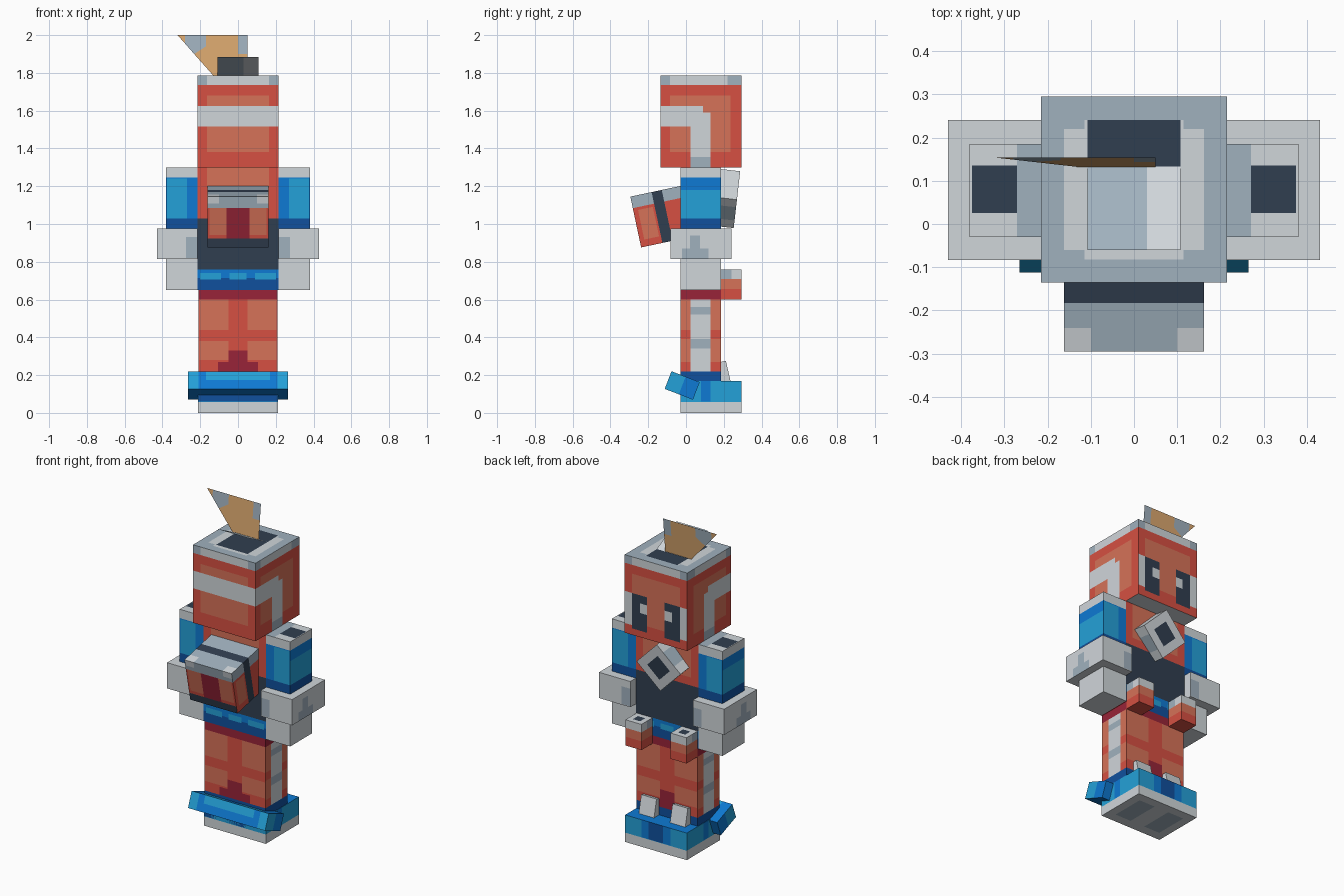
import bpy, bmesh, math
from mathutils import Matrix

if "Cube" in bpy.data.objects:
    bpy.data.objects.remove(bpy.data.objects["Cube"])

PALETTE = {
    "red": (214, 80, 66), "salmon": (214, 114, 88), "dark_red": (152, 36, 56),
    "light_grey": (208, 214, 218), "slate": (160, 177, 190), "navy": (48, 62, 80),
    "bright_blue": (36, 161, 216), "mid_blue": (14, 122, 212), "dark_blue": (16, 80, 158),
    "tan": (218, 167, 110),
}
NAMES = list(PALETTE)


def linear(c):
    c /= 255
    return c / 12.92 if c < 0.04045 else ((c + 0.055) / 1.055) ** 2.4


MATS = []
for n, rgb in PALETTE.items():
    m = bpy.data.materials.new(n)
    m.diffuse_color = (*[linear(c) for c in rgb], 1)
    m.use_nodes = True
    m.node_tree.nodes["Principled BSDF"].inputs["Base Color"].default_value = m.diffuse_color
    MATS.append(m)


def finish(name, bm, matrix=None):
    me = bpy.data.meshes.new(name)
    bm.to_mesh(me)
    bm.free()
    for m in MATS:
        me.materials.append(m)
    ob = bpy.data.objects.new(name, me)
    if matrix is not None:
        ob.matrix_world = matrix
    bpy.context.collection.objects.link(ob)


def box(name, lo, hi, base, patches=(), matrix=None):
    """Box whose sides are cut into coloured patches (side, u0, u1, v0, v1, colour).
    Sides: x, y = both; +y, -y, +z, -z = one; s = all upright sides. x ranges use |x|."""
    bm = bmesh.new()
    for axis in range(3):
        u, v = [a for a in range(3) if a != axis]
        for sign in (-1, 1):
            keys = ["xyz"[axis], "-+"[sign > 0] + "xyz"[axis]] + (["s"] if axis < 2 else [])
            rows = [p for p in patches if p[0] in keys]
            us, vs = {lo[u], hi[u]}, {lo[v], hi[v]}
            for _, u0, u1, v0, v1, _ in rows:
                us |= {c * k for c in (u0, u1) for k in ((1, -1) if u == 0 else (1,))
                       if lo[u] < c * k < hi[u]}
                vs |= {c for c in (v0, v1) if lo[v] < c < hi[v]}
            us, vs = sorted(us), sorted(vs)
            for a, b in zip(us, us[1:]):
                for c, d in zip(vs, vs[1:]):
                    quad = []
                    for s, t in ((a, c), (b, c), (b, d), (a, d)):
                        co = [0, 0, 0]
                        co[axis], co[u], co[v] = (hi if sign > 0 else lo)[axis], s, t
                        quad.append(bm.verts.new(co))
                    if sign * (-1 if axis == 1 else 1) < 0:
                        quad.reverse()
                    f = bm.faces.new(quad)
                    mu, mv = (a + b) / 2, (c + d) / 2
                    mu = abs(mu) if u == 0 else mu
                    col = base
                    for _, u0, u1, v0, v1, k in rows:
                        if u0 < mu < u1 and v0 < mv < v1:
                            col = k
                    f.material_index = NAMES.index(col)
    bmesh.ops.remove_doubles(bm, verts=bm.verts, dist=1e-5)
    finish(name, bm, matrix)


def sheet(name, pieces):
    bm = bmesh.new()
    for col, pts in pieces:
        f = bm.faces.new([bm.verts.new(p) for p in pts])
        f.material_index = NAMES.index(col)
    bmesh.ops.remove_doubles(bm, verts=bm.verts, dist=1e-5)
    finish(name, bm)


def place(y, z, rx, ry=0):
    return (Matrix.Translation((0, y, z)) @ Matrix.Rotation(math.radians(rx), 4, "X")
            @ Matrix.Rotation(math.radians(ry), 4, "Y"))


# Head: rim, visor band, side hooks, eyes and slot
box("head", (-.215, -.135, 1.30), (.215, .295, 1.785), "red", [
    ("y", 0, .165, 1.38, 1.68, "salmon"), ("x", -.085, .235, 1.38, 1.68, "salmon"),
    ("s", -9, 9, 1.735, 1.785, "slate"),
    ("y", 0, .165, 1.735, 1.785, "light_grey"), ("x", -.085, .22, 1.735, 1.785, "light_grey"),
    ("-y", 0, 9, 1.515, 1.625, "light_grey"),
    ("x", -.135, .09, 1.515, 1.625, "light_grey"), ("x", .025, .13, 1.30, 1.59, "light_grey"),
    ("x", .025, .13, 1.30, 1.355, "slate"),
    ("+y", .06, .165, 1.34, 1.56, "navy"), ("+y", .06, .11, 1.45, 1.51, "light_grey"),
    ("+y", .165, .215, 1.36, 1.56, "light_grey"),
    ("+z", -9, 9, -9, 9, "slate"), ("+z", 0, .162, -.06, .22, "light_grey"),
    ("+z", 0, .115, -.082, .24, "light_grey"), ("+z", 0, .108, -.06, .24, "navy"),
    ("-z", -9, 9, -9, 9, "light_grey")])

# Raised lid and the paper sheet poking out of the slot
sheet("lid", [
    ("slate", [(-.108, -.06, 1.885), (.03, -.06, 1.885), (.03, .133, 1.786), (-.108, .133, 1.786)]),
    ("light_grey", [(.03, -.06, 1.885), (.108, -.06, 1.885), (.108, .133, 1.786), (.03, .133, 1.786)])])
slip = [
    ("tan", [(-.32, 2), (-.28, 1.955), (-.28, 2)]),
    ("slate", [(-.28, 2), (-.28, 1.955), (-.232, 1.9), (-.17, 1.94), (-.17, 2)]),
    ("tan", [(-.17, 2), (-.17, 1.94), (-.232, 1.9), (0, 1.9), (0, 2)]),
    ("slate", [(0, 2), (0, 1.9), (.05, 1.9), (.05, 2)]),
    ("tan", [(-.232, 1.9), (-.13, 1.785), (.05, 1.785), (.05, 1.9), (0, 1.9)])]
sheet("paper_slip", [(c, [(x, .132 + (z - 1.785) * .1, z) for x, z in pts]) for c, pts in slip])

# Torso: red chest, navy waist, blue hips
box("torso", (-.215, -.03, .65), (.215, .185, 1.30), "red", [
    ("y", 0, .165, 1.08, 1.30, "salmon"), ("s", -9, 9, .76, 1.03, "navy"),
    ("s", -9, 9, .65, .76, "dark_blue"), ("s", -9, 9, .715, .76, "mid_blue"),
    ("y", .09, .2, .705, .74, "bright_blue"), ("y", 0, .045, .705, .74, "bright_blue")])

# Legs with side stripe
box("legs", (-.21, -.03, .06), (.21, .185, .65), "red", [
    ("y", .05, .205, .44, .60, "salmon"), ("y", .05, .205, .28, .38, "salmon"),
    ("y", 0, .05, .22, .33, "dark_red"), ("y", 0, .105, .22, .27, "dark_red"),
    ("x", -.03, .185, .44, .60, "salmon"), ("x", -.03, .185, .27, .39, "salmon"),
    ("x", .025, .13, .22, .60, "light_grey"),
    ("x", .025, .13, .34, .39, "slate"), ("x", .025, .13, .52, .56, "slate"),
    ("s", -9, 9, .60, .65, "dark_red"), ("s", -9, 9, .06, .22, "dark_blue")])

# Boots, sole and front cuff
box("boots", (-.212, -.03, 0), (.212, .295, .168), "bright_blue", [
    ("+y", .05, .1, .06, .168, "mid_blue"), ("+y", 0, .05, .06, .168, "dark_blue"),
    ("x", .08, .13, .06, .168, "mid_blue"), ("s", -9, 9, 0, .058, "light_grey"),
    ("+z", -9, 9, -9, 9, "mid_blue"), ("-z", -9, 9, -9, 9, "light_grey"),
    ("-z", .05, .16, .03, .24, "slate")])
box("boot_cuff", (-.265, -.08, -.05), (.265, .08, .05), "mid_blue", [
    ("-y", 0, .17, 0, .05, "bright_blue"), ("-y", .21, .265, -.05, .05, "bright_blue"),
    ("x", -.08, 0, -.05, .05, "bright_blue"), ("+z", .05, .2, -.08, 0, "bright_blue")],
    place(-.02, .145, -21))

# Front satchel with strap
box("satchel", (-.162, -.135, -.1375), (.162, .135, .1375), "red", [
    ("-y", .06, .15, -.07, .08, "salmon"), ("-y", 0, .06, -.09, .08, "dark_red"),
    ("x", -.11, -.03, -.1, .06, "salmon"),
    ("s", -9, 9, .075, .1375, "slate"), ("-y", .1, .162, .1, .1375, "light_grey"),
    ("+z", -9, 9, -9, 9, "slate"), ("+z", .1, .162, -.135, -.08, "light_grey"),
    ("-y", -9, 9, -.1375, -.09, "navy"), ("-z", -9, 9, -9, 9, "navy"),
    ("x", -.02, .035, -9, 9, "navy"), ("+z", -9, 9, -.02, .035, "navy")],
    place(-.134, 1.0385, 12))

# Back nozzle: square block turned on its corner
box("back_nozzle", (-.107, -.055, -.107), (.107, .055, .107), "light_grey", [
    ("+y", 0, .055, -.055, .055, "navy"), ("x", -.055, .055, -.05, .05, "slate")],
    place(.215, 1.135, -6.5, 45))

# Mirrored parts: arms, gauntlets, back pouches, heel tabs
for side, s in (("right", 1), ("left", -1)):
    def pair(name, x0, x1, y0, y1, z0, z1, base, patches=()):
        a, b = sorted((s * x0, s * x1))
        box(side + "_" + name, (a, y0, z0), (b, y1, z1), base, patches)

    pair("arm", .215, .38, -.03, .185, .65, 1.30, "light_grey", [
        ("s", -9, 9, 1.03, 1.245, "mid_blue"), ("s", -9, 9, .96, 1.03, "dark_blue"),
        ("y", .27, .375, 1.03, 1.24, "bright_blue"), ("x", -.03, .185, 1.03, 1.18, "bright_blue"),
        ("+z", .215, .27, -9, 9, "slate"), ("+z", .27, .375, .025, .135, "navy")])
    pair("gauntlet", .215, .43, -.083, .24, .815, .975, "light_grey", [
        ("y", .215, .275, .82, .93, "slate"), ("x", .02, .075, .87, .94, "slate"),
        ("x", -.02, .12, .815, .87, "slate")])
    pair("back_pouch", .1, .21, .18, .295, .60, .76, "red", [
        ("s", -9, 9, .655, .71, "salmon"), ("s", -9, 9, .71, .76, "light_grey"),
        ("x", .18, .24, .71, .76, "slate"), ("+z", -9, 9, -9, 9, "light_grey"),
        ("+z", .13, .18, .215, .265, "navy")])
    a, b = sorted((s * .055, s * .16))
    box(side + "_heel_tab", (a, -.025, -.06), (b, .025, .06), "light_grey", (),
        place(.2, .212, 13))
